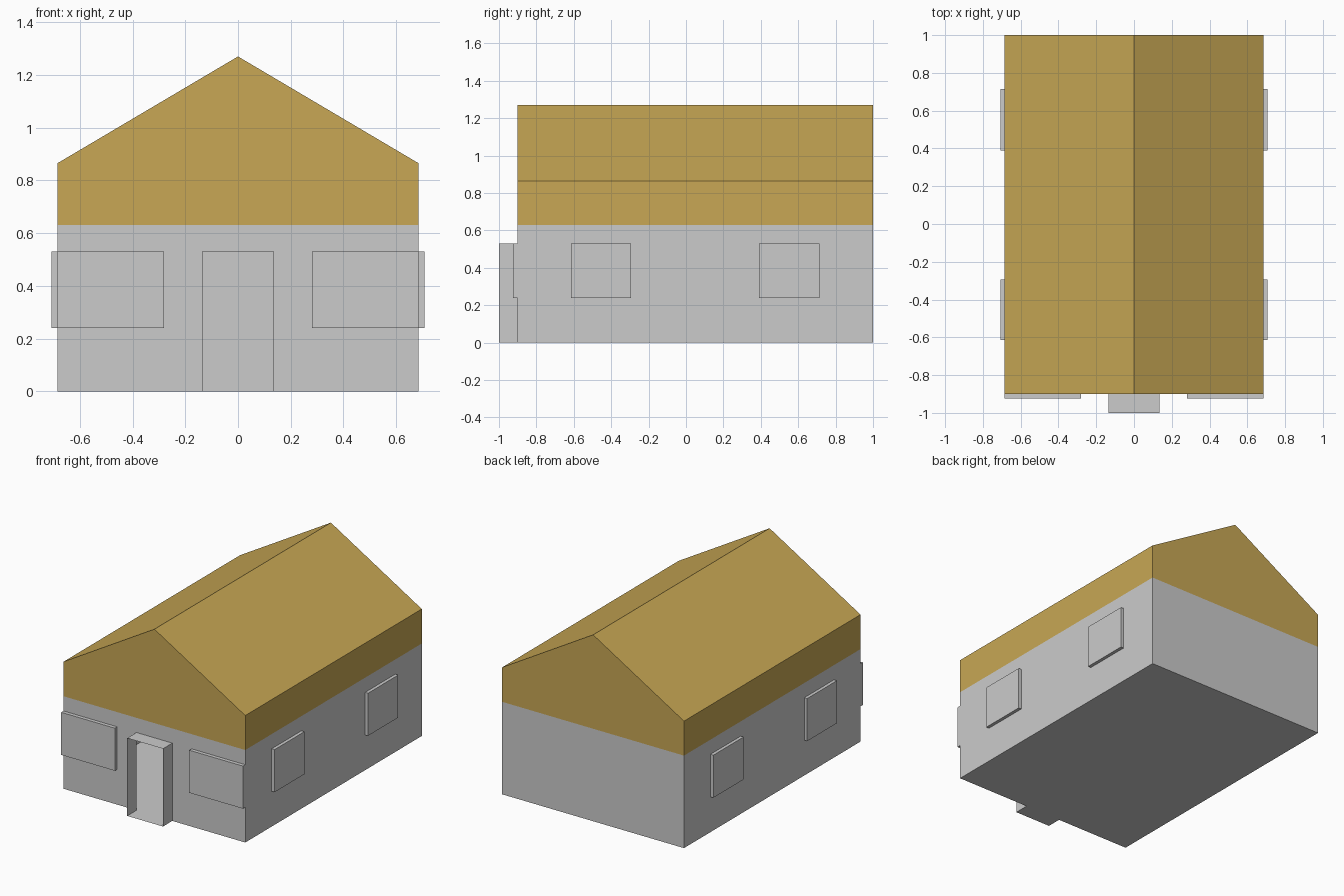
import bpy
from mathutils import Vector

if "Cube" in bpy.data.objects:
    bpy.data.objects.remove(bpy.data.objects["Cube"])

W, FRONT, BACK = 0.685, -0.9, 1.0          # half width, front and back wall
WALL, EAVE, RIDGE = 0.63, 0.865, 1.27      # heights
SILL, HEAD, DOOR = 0.24, 0.53, 0.135       # opening heights, half door width
SIDE_WINDOWS = [(-0.615, -0.295), (0.39, 0.715)]
RIGHT, FORE, UP = Vector((1, 0, 0)), Vector((0, -1, 0)), Vector((0, 0, 1))


def make(name, faces, colour=None):
    """Object from (corner points, outward direction) faces, mirrored in x."""
    verts, polys = [], []
    for pts, out in faces:
        pts = [Vector(p) for p in pts]
        if (pts[1] - pts[0]).cross(pts[2] - pts[0]).dot(out) < 0:
            pts.reverse()
        polys.append(range(len(verts), len(verts) + len(pts)))
        verts += pts
    mesh = bpy.data.meshes.new(name)
    mesh.from_pydata(verts, [], [list(p) for p in polys])
    obj = bpy.data.objects.new(name, mesh)
    bpy.context.collection.objects.link(obj)
    weld = obj.modifiers.new("weld", 'WELD')
    weld.merge_threshold = 0.0005
    mirror = obj.modifiers.new("mirror", 'MIRROR')
    mirror.merge_threshold = 0.0005
    if colour:
        mat = bpy.data.materials.new(name)
        mat.diffuse_color = colour
        mat.use_nodes = True
        mat.node_tree.nodes["Principled BSDF"].inputs["Base Color"].default_value = mat.diffuse_color
        mesh.materials.append(mat)
    return obj


def on_front(u, v, d=0):
    return (u, FRONT - d, v)


def on_side(u, v, d=0):
    return (W + d, u, v)


def rect(at, out, u0, u1, v0, v1, d=0):
    return ([at(u0, v0, d), at(u1, v0, d), at(u1, v1, d), at(u0, v1, d)], out)


def rim(at, along, u0, u1, v0, v1, d):
    """Edges of a raised panel: low u, high u, bottom, top."""
    def strip(a, b, out):
        return ([at(*a), at(*b), at(*b, d), at(*a, d)], out)
    return [strip((u0, v0), (u0, v1), -along), strip((u1, v0), (u1, v1), along),
            strip((u0, v0), (u1, v0), -UP), strip((u0, v1), (u1, v1), UP)]


def wall(at, out, lines, openings):
    """Flat wall split at the given lines, leaving openings out."""
    levels = [0, SILL, HEAD, WALL]
    return [rect(at, out, a, b, c, e)
            for a, b in zip(lines, lines[1:]) for c, e in zip(levels, levels[1:])
            if (a, c) not in openings]


# walls and floor
ys = [FRONT] + [y for w in SIDE_WINDOWS for y in w] + [BACK]
faces = wall(on_front, FORE, [0, DOOR, 0.28, W], {(0, 0), (0, SILL), (0.28, SILL)})
faces += wall(on_side, RIGHT, ys, {(w[0], SILL) for w in SIDE_WINDOWS})
faces.append(([(0, BACK, 0), (W, BACK, 0), (W, BACK, WALL), (0, BACK, WALL)], -FORE))
faces.append(([(0, FRONT, 0), (W, FRONT, 0), (W, BACK, 0), (0, BACK, 0)], -UP))
make("walls", faces)

# doorway surround, open at the front
make("doorway", rim(on_front, RIGHT, 0, DOOR, 0, HEAD, 0.1)[1:])

# raised window panels
panel = (0.28, W, SILL, HEAD, 0.025)
make("front_windows", [rect(on_front, FORE, *panel)] + rim(on_front, RIGHT, *panel))
faces = []
for y0, y1 in SIDE_WINDOWS:
    panel = (y0, y1, SILL, HEAD, 0.022)
    faces += [rect(on_side, RIGHT, *panel)] + rim(on_side, -FORE, *panel)
make("side_windows", faces)

# roof with its gables and upper wall band
faces = [([(0, y, WALL), (W, y, WALL), (W, y, EAVE), (0, y, RIDGE)], out)
         for y, out in ((FRONT, FORE), (BACK, -FORE))]
faces.append(rect(on_side, RIGHT, FRONT, BACK, WALL, EAVE))
faces.append(([(W, FRONT, EAVE), (W, BACK, EAVE), (0, BACK, RIDGE), (0, FRONT, RIDGE)], UP))
make("roof", faces, (0.58, 0.39, 0.09, 1))
